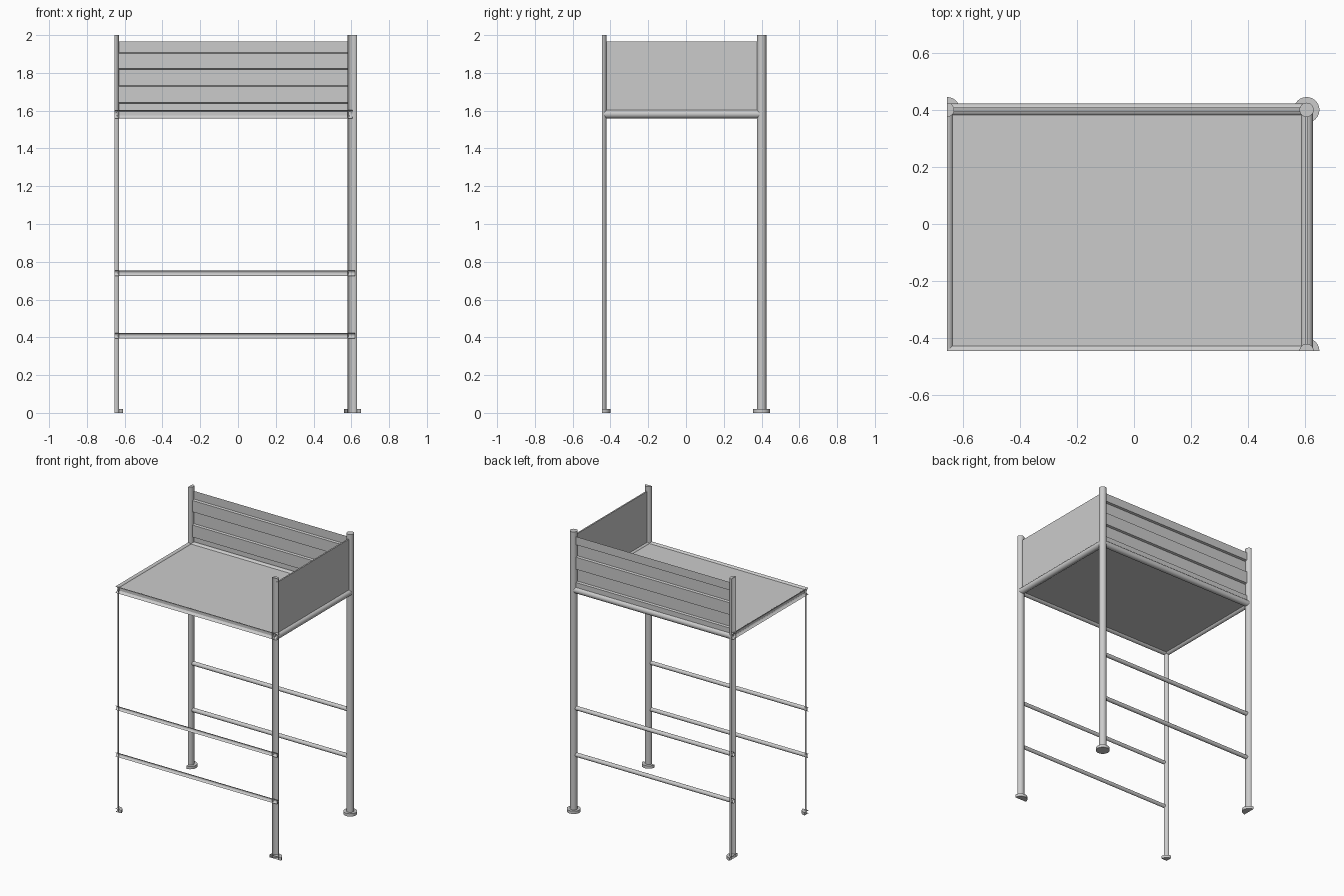
import bpy, bmesh, math
from mathutils import Vector

if "Cube" in bpy.data.objects:
    bpy.data.objects.remove(bpy.data.objects["Cube"])

XL, XR, YF, YB = -0.655, 0.605, -0.445, 0.40   # post centre lines
FULL, HALF_R, HALF_U, QUARTER = (0, 360), (-90, 90), (0, 180), (0, 90)


def finish(name, bm):
    me = bpy.data.meshes.new(name)
    bm.to_mesh(me)
    bm.free()
    ob = bpy.data.objects.new(name, me)
    bpy.context.collection.objects.link(ob)
    return ob


def tube(name, axis, centre, r, lo, hi, arc=FULL, caps=(True, True)):
    """Cylinder, or an open cut-away sector of one, along axis 0/1/2."""
    bm = bmesh.new()
    full = arc == FULL
    n = max(6, round((arc[1] - arc[0]) / 15))
    u, v = (axis + 1) % 3, (axis + 2) % 3

    def vert(h, a, rad):
        p = Vector((0, 0, 0))
        p[axis] = h
        p[u] = centre[0] + rad * math.cos(a)
        p[v] = centre[1] + rad * math.sin(a)
        return bm.verts.new(p)

    angles = [math.radians(arc[0] + (arc[1] - arc[0]) * i / n)
              for i in range(n if full else n + 1)]
    rings = [[vert(h, a, r) for a in angles] for h in (lo, hi)]
    m = len(angles)
    for i in range(m if full else m - 1):
        j = (i + 1) % m
        bm.faces.new((rings[0][i], rings[0][j], rings[1][j], rings[1][i]))
    for k, h in enumerate((lo, hi)):
        if caps[k]:
            loop = list(rings[k])
            if not full:
                loop.append(vert(h, 0, 0))
            bm.faces.new(loop if k else loop[::-1])
    ob = finish(name, bm)
    bpy.context.view_layer.objects.active = ob
    bpy.ops.object.select_all(action='DESELECT')
    ob.select_set(True)
    bpy.ops.object.shade_smooth_by_angle(angle=math.radians(35))
    return ob


def box(name, x0, x1, y0, y1, z0, z1):
    bm = bmesh.new()
    bmesh.ops.create_cube(bm, size=1)
    for w in bm.verts:
        w.co = (x1 if w.co.x > 0 else x0, y1 if w.co.y > 0 else y0,
                z1 if w.co.z > 0 else z0)
    return finish(name, bm)


# Posts with foot flanges; left and front ones are cut-away sectors
posts = [("back_right", XR, YB, FULL, 2.0), ("back_left", XL, YB, HALF_R, 2.0),
         ("front_right", XR, YF, HALF_U, 2.0), ("front_left", XL, YF, QUARTER, 1.6)]
for name, x, y, arc, top in posts:
    tube(name + "_post", 2, (x, y), 0.025, 0.0, top, arc, (False, top == 2.0))
    tube(name + "_foot", 2, (x, y), 0.045, 0.0, 0.02, arc)

# Long rails at front and back
for side, y, arc in (("front", YF, HALF_R), ("back", YB, FULL)):
    for level, z in (("low", 0.408), ("middle", 0.74)):
        tube(f"{side}_{level}_rail", 0, (y, z), 0.0145, XL, 0.62, arc, (False, True))
    tube(side + "_top_rail", 0, (y, 1.582), 0.0225, XL, XR, arc, (False, False))

# Short rails under the platform sides
tube("left_top_rail", 1, (1.582, XL), 0.0225, YF, YB, HALF_U, (False, False))
tube("right_top_rail", 1, (1.582, XR), 0.0225, YF, YB, FULL, (False, False))

# Platform and side panel
box("platform", XL + 0.015, XR - 0.01, YF + 0.015, YB - 0.01, 1.575, 1.595)
box("side_panel", XR - 0.005, XR + 0.005, YF + 0.022, YB - 0.02, 1.595, 1.965)

# Back panel: stepped horizontal ribs
near, far = YB - 0.008, YB + 0.008
profile = [(far, 1.965), (far, 1.907), (near, 1.903), (near, 1.822), (far, 1.818),
           (far, 1.732), (near, 1.728), (near, 1.642), (far, 1.638), (far, 1.595)]
bm = bmesh.new()
cols = [[bm.verts.new((x, y, z)) for y, z in profile] for x in (XL + 0.02, XR - 0.02)]
for i in range(len(profile) - 1):
    bm.faces.new((cols[0][i], cols[0][i + 1], cols[1][i + 1], cols[1][i]))
finish("ribbed_back_panel", bm)
